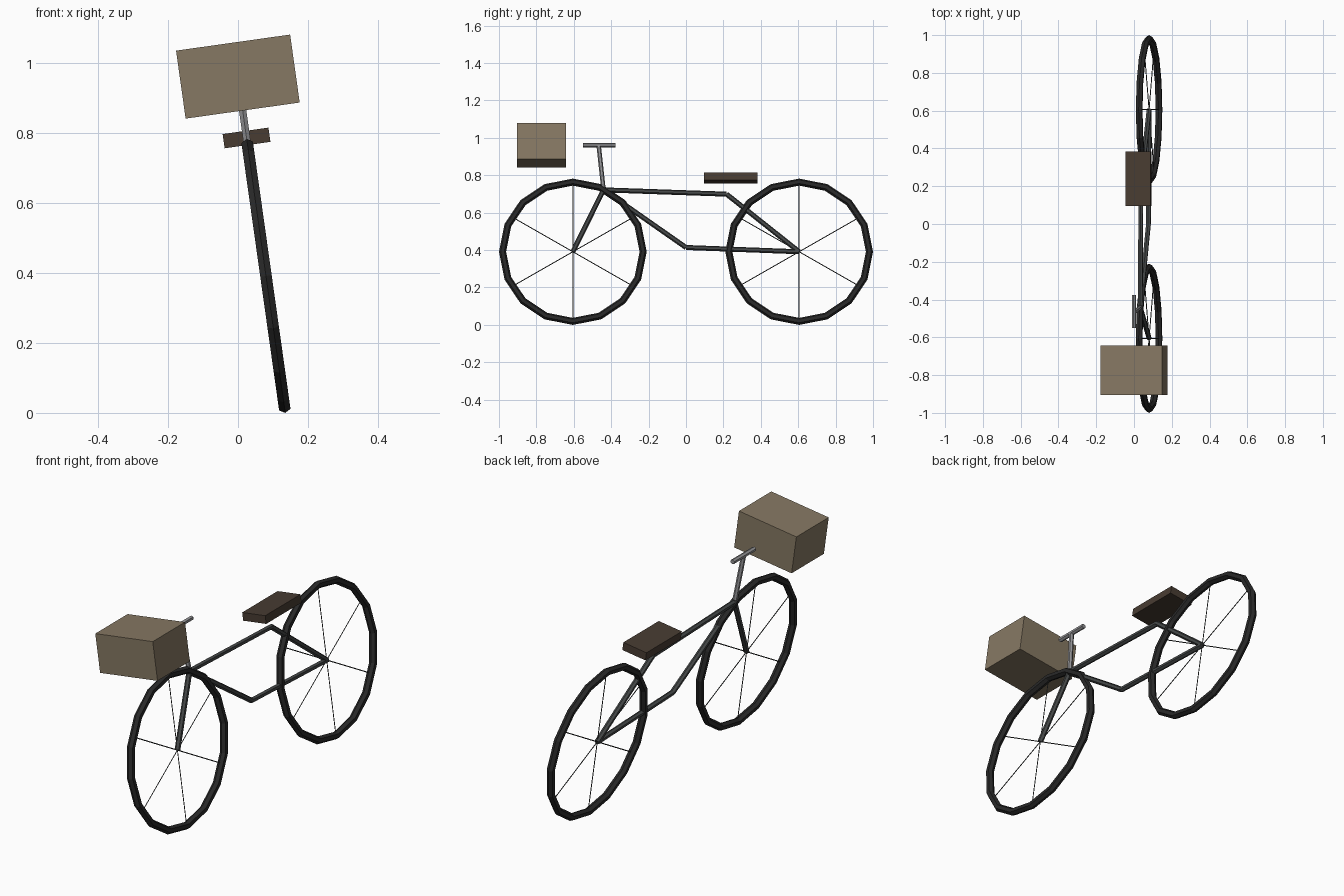
import bpy
from math import cos, sin, pi
from mathutils import Matrix, Vector

if "Cube" in bpy.data.objects:
    bpy.data.objects.remove(bpy.data.objects["Cube"])

# The whole bicycle leans sideways; parts are laid out upright, then tilted
LEAN = Matrix.Translation((0.135, 0, 0)) @ Matrix.Rotation(-0.14, 4, 'Y')


def material(name, rgb):
    m = bpy.data.materials.new(name)
    m.diffuse_color = (*rgb, 1)
    m.use_nodes = True
    m.node_tree.nodes["Principled BSDF"].inputs["Base Color"].default_value = m.diffuse_color
    return m


RUBBER = material("rubber", (0.022, 0.022, 0.022))
PAINT = material("frame_paint", (0.06, 0.065, 0.065))
METAL = material("bare_metal", (0.3, 0.3, 0.31))
LEATHER = material("leather", (0.065, 0.045, 0.032))
WICKER = material("wicker", (0.24, 0.19, 0.125))


def finish(name, local, mat):
    ob = bpy.context.object
    ob.name = name
    ob.matrix_world = LEAN @ local
    ob.data.materials.append(mat)
    return ob


def tube(name, a, b, radius, mat, sides=6):
    """Straight tube between two (y, height) points in the bicycle's plane."""
    a, b = Vector((0, *a)), Vector((0, *b))
    d = b - a
    bpy.ops.mesh.primitive_cylinder_add(vertices=sides, radius=radius, depth=d.length)
    turn = d.to_track_quat('Z', 'Y').to_matrix().to_4x4()
    return finish(name, Matrix.Translation((a + b) / 2) @ turn, mat)


def box(name, y, height, size, mat):
    bpy.ops.mesh.primitive_cube_add(size=1)
    local = Matrix.Translation((0, y, height)) @ Matrix.Diagonal((*size, 1))
    return finish(name, local, mat)


# Wheels: low-poly tyre with six spokes
HUB_Y, HUB_H, RIM = 0.605, 0.395, 0.376
for label, y in (("front", -HUB_Y), ("rear", HUB_Y)):
    bpy.ops.mesh.primitive_torus_add(major_segments=16, minor_segments=6,
                                     major_radius=RIM, minor_radius=0.019)
    finish(label + "_tyre",
           Matrix.Translation((0, y, HUB_H)) @ Matrix.Rotation(pi / 2, 4, 'Y'), RUBBER)
    for i in range(3):
        t = pi / 6 + i * pi / 3
        dy, dh = 0.365 * cos(t), 0.365 * sin(t)
        tube(f"{label}_spoke_pair_{i + 1}", (y - dy, HUB_H - dh),
             (y + dy, HUB_H + dh), 0.0025, PAINT, 4)

# Frame tubes
head, seat_joint, crank = (-0.441, 0.729), (0.217, 0.706), (0.0, 0.418)
front_hub, rear_hub = (-HUB_Y, HUB_H), (HUB_Y, HUB_H)
for name, a, b in (("fork", head, front_hub),
                   ("top_tube", head, seat_joint),
                   ("down_tube", head, crank),
                   ("chain_stay", crank, rear_hub),
                   ("seat_stay", seat_joint, rear_hub)):
    tube(name, a, b, 0.0135, PAINT)

# Handlebar and its stem
tube("stem", head, (-0.467, 0.97), 0.012, METAL)
tube("handlebar", (-0.551, 0.97), (-0.376, 0.97), 0.012, METAL)

# Saddle and front basket
box("saddle", 0.24, 0.793, (0.132, 0.287, 0.041), LEATHER)
box("basket", -0.773, 0.97, (0.329, 0.262, 0.196), WICKER)
